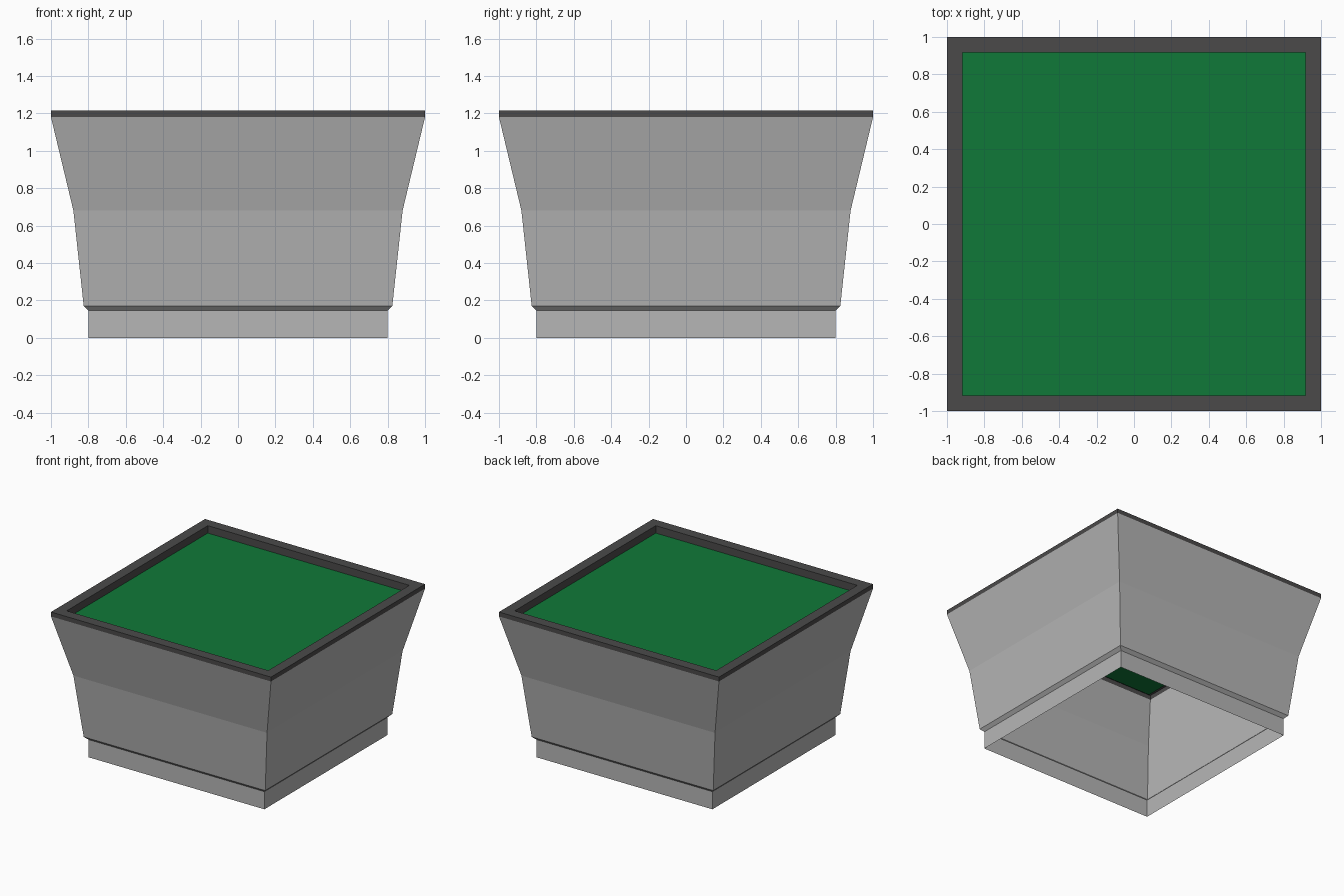
import bpy

if "Cube" in bpy.data.objects:
    bpy.data.objects.remove(bpy.data.objects["Cube"])


def material(name, color):
    m = bpy.data.materials.new(name)
    m.diffuse_color = (*color, 1.0)
    m.use_nodes = True
    m.node_tree.nodes["Principled BSDF"].inputs["Base Color"].default_value = m.diffuse_color
    return m


def square_loft(name, profile, mat, cap_end=False):
    """Sweep a (half width, height) profile around a square."""
    corners = [(-1, -1), (1, -1), (1, 1), (-1, 1)]
    verts = [(cx * r, cy * r, z) for r, z in profile for cx, cy in corners]
    faces = []
    for k in range(len(profile) - 1):
        for i in range(4):
            j = (i + 1) % 4
            faces.append((4 * k + i, 4 * k + j, 4 * k + 4 + j, 4 * k + 4 + i))
    if cap_end:
        n = 4 * (len(profile) - 1)
        faces.append((n, n + 1, n + 2, n + 3))
    mesh = bpy.data.meshes.new(name)
    mesh.from_pydata(verts, [], faces)
    mesh.materials.append(mat)
    obj = bpy.data.objects.new(name, mesh)
    bpy.context.collection.objects.link(obj)
    return obj


grey = material("light grey", (0.47, 0.47, 0.47))
dark = material("dark grey", (0.07, 0.068, 0.068))
green = material("grass green", (0.005, 0.19, 0.04))

# Flared open-bottomed shell, standing on a straight foot
square_loft("planter_shell",
            [(0.80, 0), (0.80, 0.145), (0.825, 0.17), (0.88, 0.68), (1.0, 1.18)], grey)

# Dark rim: outer edge, flat top, inner lip
square_loft("rim", [(1.0, 1.18), (1.0, 1.216), (0.916, 1.216), (0.916, 1.155)], dark)

# Grass surface, sunk inside the rim
square_loft("grass", [(0.916, 1.155)], green, cap_end=True)
